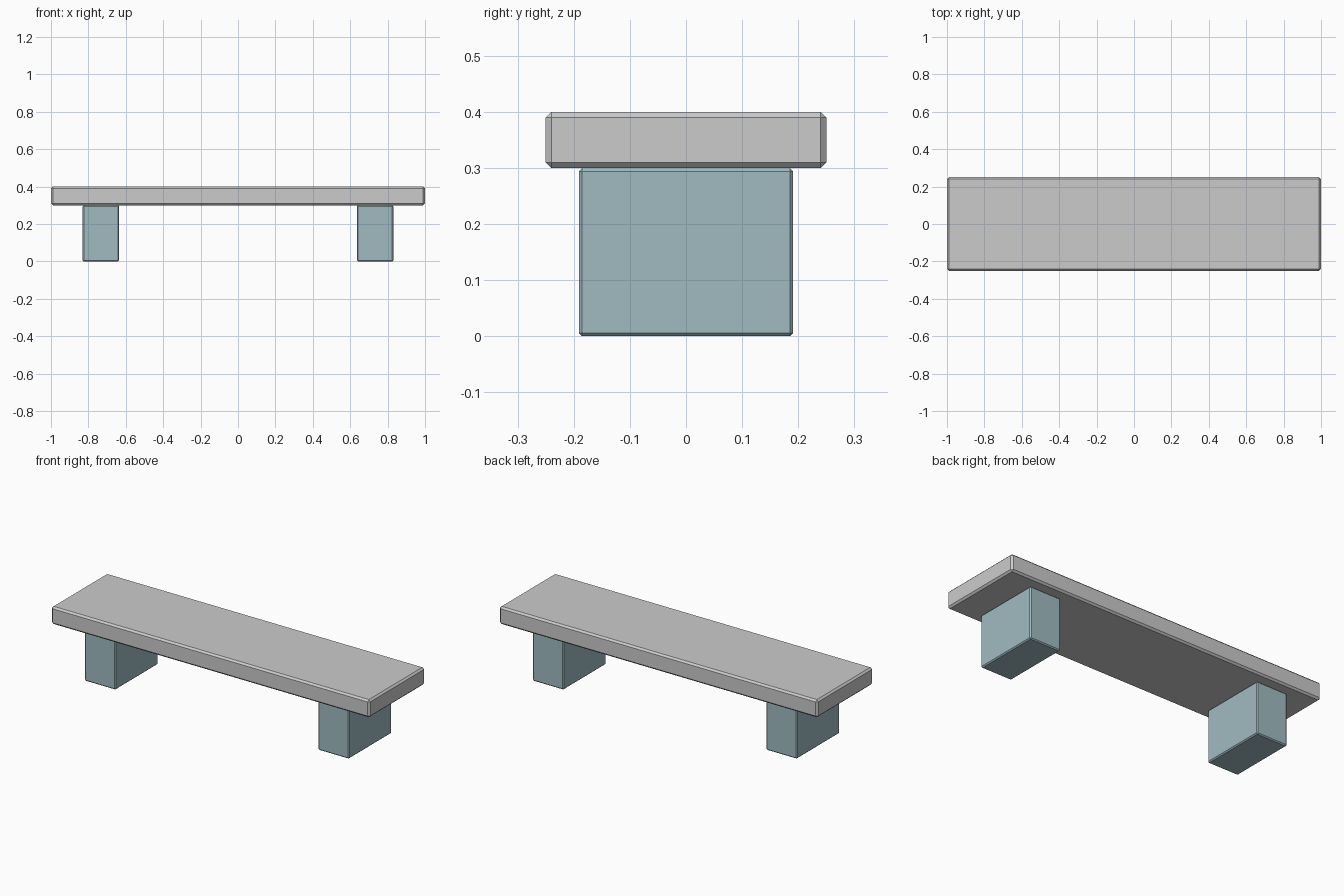
import bpy
import bmesh
from mathutils import Matrix

if "Cube" in bpy.data.objects:
    bpy.data.objects.remove(bpy.data.objects["Cube"])


def material(name, color):
    mat = bpy.data.materials.new(name)
    mat.diffuse_color = (*color, 1)
    mat.use_nodes = True
    mat.node_tree.nodes["Principled BSDF"].inputs["Base Color"].default_value = mat.diffuse_color
    return mat


def chamfered_block(name, center, size, chamfer, mat):
    bm = bmesh.new()
    bmesh.ops.create_cube(bm, size=1, matrix=Matrix.Diagonal((*size, 1)))
    bmesh.ops.bevel(bm, geom=bm.edges[:], offset=chamfer, segments=1,
                    affect='EDGES')
    mesh = bpy.data.meshes.new(name)
    bm.to_mesh(mesh)
    bm.free()
    mesh.materials.append(mat)
    obj = bpy.data.objects.new(name, mesh)
    obj.location = center
    bpy.context.collection.objects.link(obj)
    return obj


stone = material("pale_stone", (0.62, 0.63, 0.60))
blue_stone = material("blue_grey_stone", (0.35, 0.50, 0.53))

# Seat slab
chamfered_block("seat", (0, 0, 0.35), (2.0, 0.5, 0.1), 0.01, stone)

# Pair of block legs
for side, sign in (("left", -1), ("right", 1)):
    chamfered_block(side + "_leg", (sign * 0.733, 0, 0.15),
                    (0.195, 0.382, 0.3), 0.006, blue_stone)
